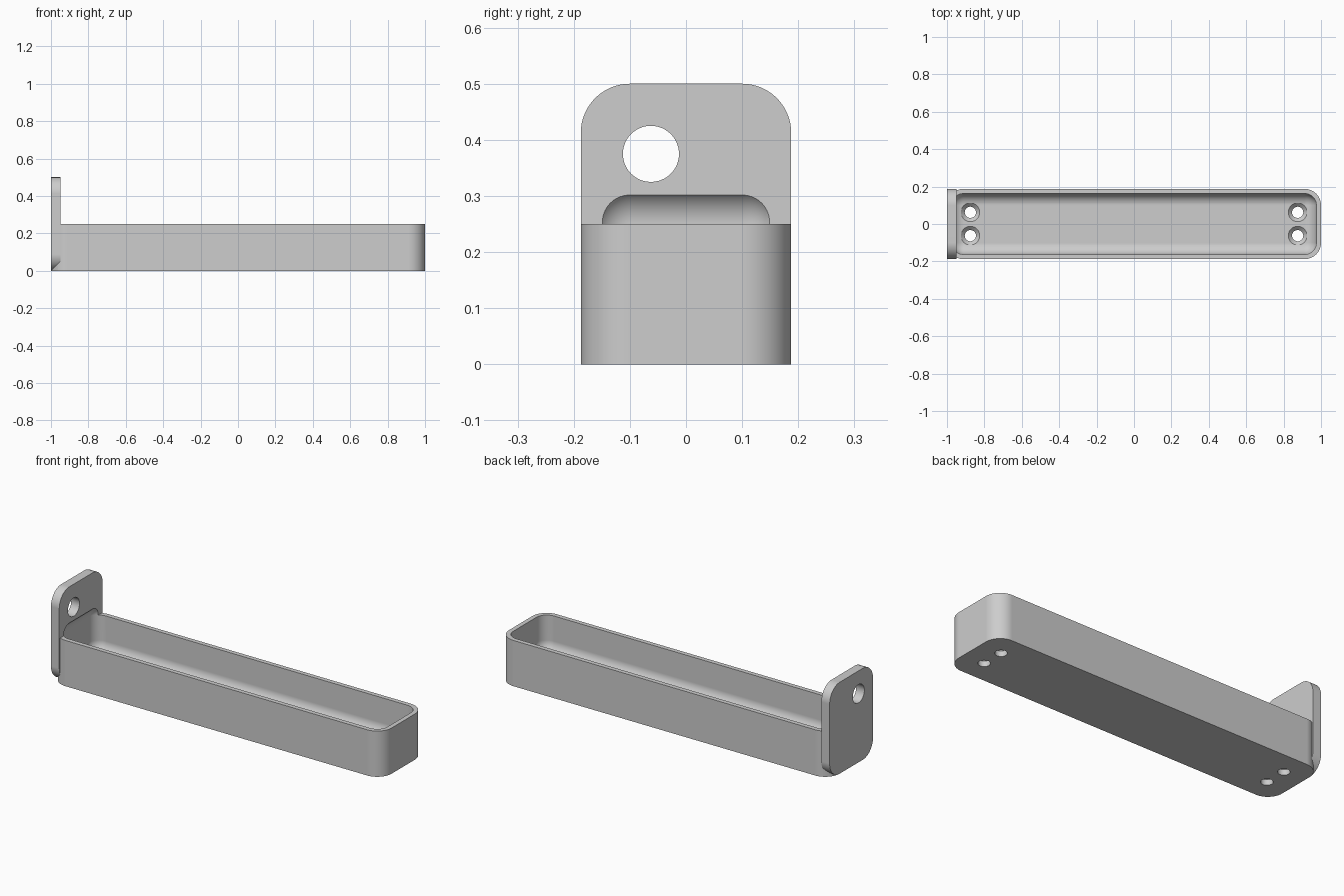
import bpy, bmesh, math
from mathutils import Matrix, Vector

cube = bpy.data.objects.get("Cube")
if cube:
    bpy.data.objects.remove(cube, do_unlink=True)

colour = (0.61, 0.61, 0.61, 1)
grey = bpy.data.materials.new("plain grey")
grey.use_nodes = True
grey.diffuse_color = colour
grey.node_tree.nodes["Principled BSDF"].inputs["Base Color"].default_value = colour


def to_object(name, bm):
    bmesh.ops.recalc_face_normals(bm, faces=bm.faces[:])
    mesh = bpy.data.meshes.new(name)
    bm.to_mesh(mesh)
    bm.free()
    mesh.materials.append(grey)
    obj = bpy.data.objects.new(name, mesh)
    bpy.context.collection.objects.link(obj)
    return obj


def rounded_box(name, low, high, radius, axis=None):
    """Box with fillets on the edges along one axis, or on every edge."""
    low, high = Vector(low), Vector(high)
    bm = bmesh.new()
    bmesh.ops.create_cube(bm, size=1)
    for v in bm.verts:
        v.co = (low + high) / 2 + Vector(a * b for a, b in zip(v.co, high - low))
    edges = [e for e in bm.edges if axis is None or
             abs(e.verts[0].co[axis] - e.verts[1].co[axis]) > 1e-4]
    bmesh.ops.bevel(bm, geom=edges, offset=radius, segments=16,
                    profile=0.5, affect='EDGES')
    return to_object(name, bm)


def drill(name, profile, matrix):
    """Turned cutter from (radius, height) points."""
    bm = bmesh.new()
    verts = [bm.verts.new((r, 0, z)) for r, z in profile]
    edges = [bm.edges.new(pair) for pair in zip(verts, verts[1:])]
    bmesh.ops.spin(bm, geom=verts + edges, cent=(0, 0, 0), axis=(0, 0, 1),
                   angle=math.tau, steps=48)
    bmesh.ops.remove_doubles(bm, verts=bm.verts[:], dist=1e-5)
    bm.transform(matrix)
    return to_object(name, bm)


def combine(target, tool, operation):
    tool.hide_render = True
    mod = target.modifiers.new(operation.lower(), 'BOOLEAN')
    mod.operation, mod.object, mod.solver = operation, tool, 'EXACT'
    bpy.context.view_layer.objects.active = target
    bpy.ops.object.modifier_apply(modifier=mod.name)
    bpy.data.objects.remove(tool, do_unlink=True)


# Outer tray block and the upright mounting plate at its end
width = 0.1875
floor = 0.05
tray = rounded_box("tray_with_mounting_plate", (-1, -width, 0), (1, width, 0.25), 0.0875, 2)
plate = rounded_box("mounting_plate", (-1, -width, 0), (-0.95, width, 0.5), 0.0875, 0)
combine(tray, plate, 'UNION')

# Soft-edged cavity, running partly into the plate
cavity = rounded_box("cavity_cutter", (-0.974, -0.1625, floor), (0.975, 0.1625, 0.315), 0.0625)
combine(tray, cavity, 'DIFFERENCE')

# Hole through the plate
hole = drill("plate_hole_cutter", [(0, -0.1), (0.05, -0.1), (0.05, 0.1), (0, 0.1)],
             Matrix.Translation((-0.975, -0.0625, 0.375)) @ Matrix.Rotation(math.pi / 2, 4, 'Y'))
combine(tray, hole, 'DIFFERENCE')

# Countersunk screw holes in the floor
screw = [(0, -0.1), (0.03, -0.1), (0.03, floor - 0.02), (0.05, floor), (0.05, 0.1), (0, 0.1)]
for x in (-0.875, 0.875):
    for y in (-0.0625, 0.0625):
        combine(tray, drill("screw_hole_cutter", screw, Matrix.Translation((x, y, 0))), 'DIFFERENCE')

# Smooth fillets with crisp edges
bpy.ops.object.select_all(action='DESELECT')
tray.select_set(True)
bpy.context.view_layer.objects.active = tray
bpy.ops.object.shade_smooth_by_angle(angle=math.radians(25))
weighted = tray.modifiers.new("flat_face_normals", 'WEIGHTED_NORMAL')
weighted.keep_sharp = True
